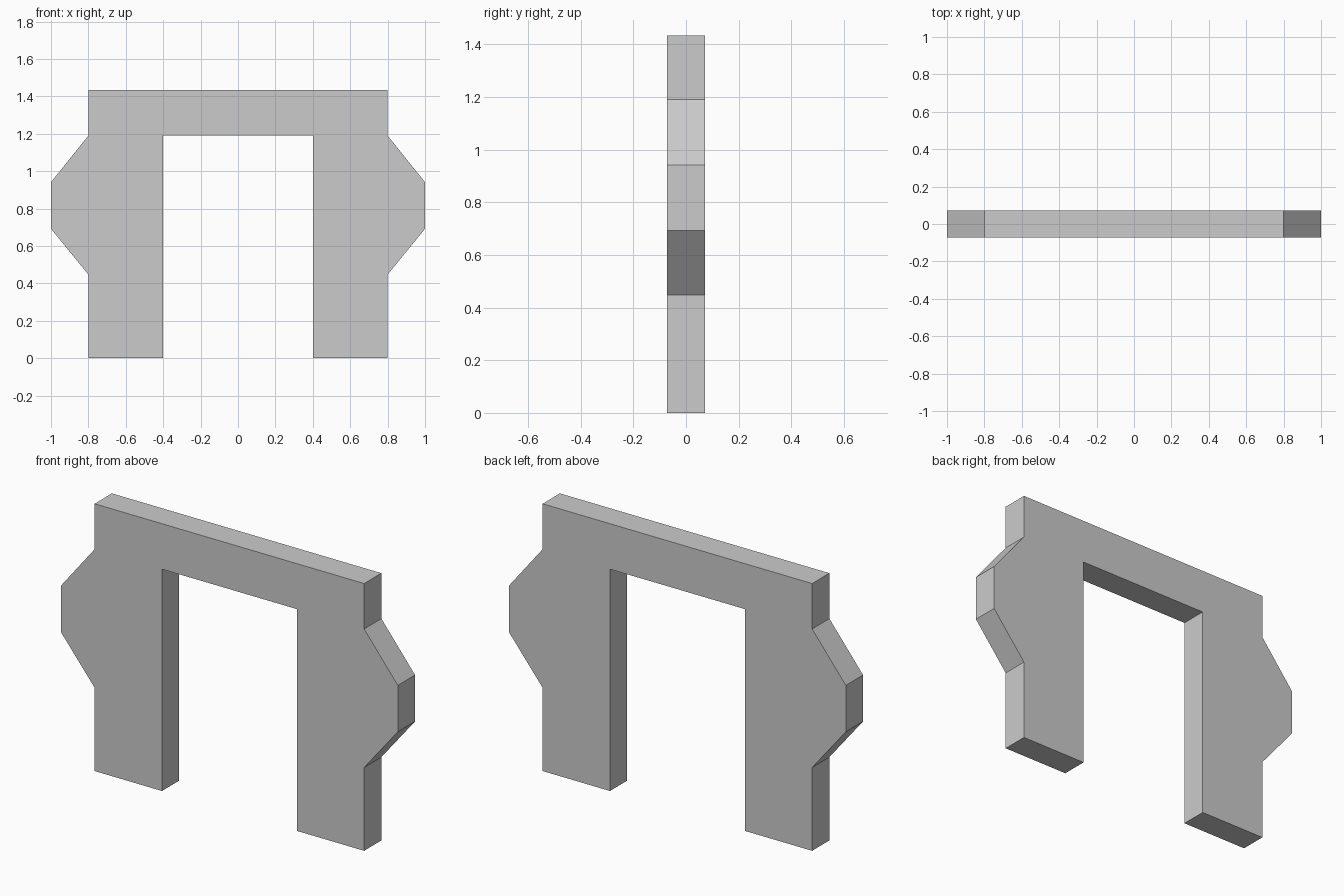
import bpy
import bmesh

if "Cube" in bpy.data.objects:
    bpy.data.objects.remove(bpy.data.objects["Cube"])

HALF_DEPTH = 0.073

# Right half of the arch outline (x, z), from inner top to outer top
half = [(0.40, 1.19), (0.40, 0.0), (0.80, 0.0), (0.80, 0.447),
        (1.00, 0.692), (1.00, 0.941), (0.80, 1.19), (0.80, 1.434)]

# Mirror the half to close the full outline
outline = half + [(-x, z) for x, z in reversed(half)]

# Extrude the outline through the depth
bm = bmesh.new()
front = bm.faces.new([bm.verts.new((x, -HALF_DEPTH, z)) for x, z in outline])
extruded = bmesh.ops.extrude_face_region(bm, geom=[front], use_keep_orig=True)
back_verts = [g for g in extruded["geom"] if isinstance(g, bmesh.types.BMVert)]
bmesh.ops.translate(bm, verts=back_verts, vec=(0, 2 * HALF_DEPTH, 0))
bmesh.ops.recalc_face_normals(bm, faces=bm.faces)

# Flat arch panel with angular side bulges
mesh = bpy.data.meshes.new("arch_panel")
bm.to_mesh(mesh)
bm.free()
arch = bpy.data.objects.new("arch_panel", mesh)
bpy.context.collection.objects.link(arch)
